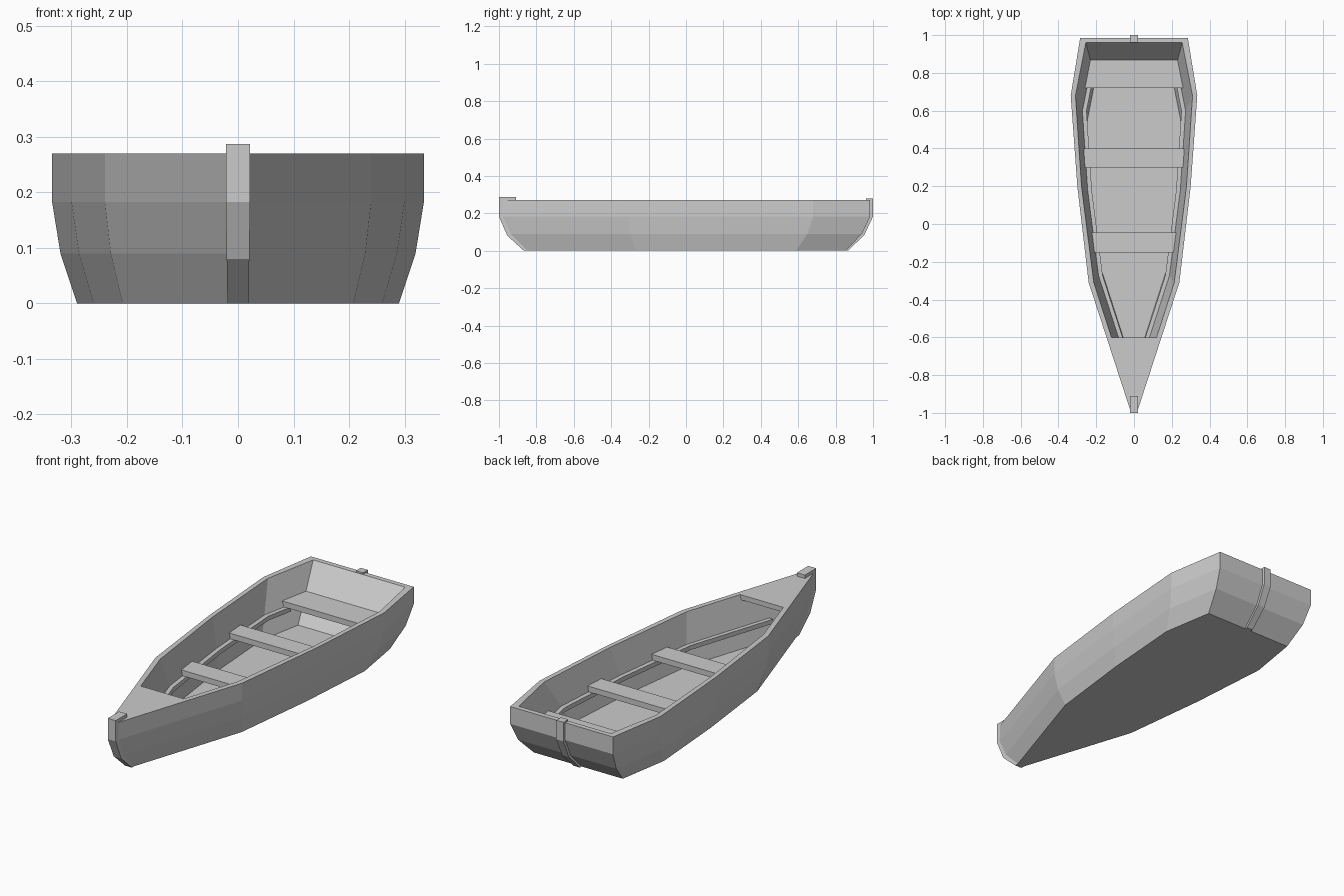
import bpy, bmesh

if "Cube" in bpy.data.objects:
    bpy.data.objects.remove(bpy.data.objects["Cube"])

# Half outlines (x, y) from stern to bow at the rim
OUTER = [(0.285, 0.985), (0.335, 0.68), (0.30, 0.20), (0.24, -0.31), (0.02, -0.985)]
INNER = [(0.255, 0.96), (0.31, 0.68), (0.278, 0.20), (0.213, -0.31), (0.01, -0.94)]
RIM, FLOOR = 0.27, 0.03


def finish(name, bm):
    bmesh.ops.recalc_face_normals(bm, faces=bm.faces)
    mesh = bpy.data.meshes.new(name)
    bm.to_mesh(mesh)
    bm.free()
    obj = bpy.data.objects.new(name, mesh)
    bpy.context.collection.objects.link(obj)
    return obj


def loft(name, loops):
    """Skin closed loops of equal length and cap both ends."""
    bm = bmesh.new()
    rings = [[bm.verts.new(p) for p in loop] for loop in loops]
    n = len(rings[0])
    for a, b in zip(rings, rings[1:]):
        for i in range(n):
            j = (i + 1) % n
            bm.faces.new((a[i], a[j], b[j], b[i]))
    bm.faces.new(rings[0])
    bm.faces.new(rings[-1])
    return finish(name, bm)


def mirrored(half, s, z):
    """Full closed loop from a half outline, scaled about the centre."""
    right = [(x * s, y * s, z) for x, y in half]
    return right + [(-x, y, z) for x, y, z in reversed(right)]


def inner_scale(z):
    return 0.80 + 0.20 * (z - FLOOR) / (RIM - FLOOR)


def inner_half(y, z):
    """Half width of the inside of the hull at y, z."""
    s = inner_scale(z)
    for (x0, y0), (x1, y1) in zip(INNER, INNER[1:]):
        if y1 * s <= y <= y0 * s:
            t = (y - y0 * s) / ((y1 - y0) * s)
            return (x0 + (x1 - x0) * t) * s
    return INNER[0][0] * s


def plank(name, half, z0, z1):
    return loft(name, [mirrored(half, 1, z0), mirrored(half, 1, z1)])


def side_profile(name, pts, w_low, w_high):
    """Side (y, z) profile made thick in x, tapering towards the bottom."""
    def width(z):
        return w_low + (w_high - w_low) * min(z / 0.18, 1)
    return loft(name, [[(sx * width(z), y, z) for y, z in pts] for sx in (-1, 1)])


# Hull shell: outside levels, then over the rim and down to the floor
levels = [(0.866, 0.0), (0.955, 0.09), (1.0, 0.183), (1.0, RIM)]
loft("hull", [mirrored(OUTER, s, z) for s, z in levels]
     + [mirrored(INNER, inner_scale(z), z) for z in (RIM, FLOOR)])

# Foredeck, flush with the rim
plank("foredeck", [(inner_half(-0.60, RIM), -0.60), INNER[-1]], RIM - 0.025, RIM)

# Seats fitted between the inner walls
SEAT_TOP, SEAT_LOW = 0.155, 0.127
for name, y0, y1 in (("stern_seat", 0.72, 0.87), ("middle_seat", 0.30, 0.40),
                     ("front_seat", -0.15, -0.045)):
    plank(name, [(inner_half(y, SEAT_TOP), y) for y in (y1, y0)], SEAT_LOW, SEAT_TOP)

# Seat ledges along both inner walls
s = inner_scale(SEAT_LOW)
path = [(inner_half(0.74, SEAT_LOW), 0.74)] + [(x * s, y * s) for x, y in INNER[1:4]]
path.append((inner_half(-0.72, SEAT_LOW), -0.72))
for side, name in ((1, "right_ledge"), (-1, "left_ledge")):
    loft(name, [[(side * (x - dx), y, z) for dx, z in
                 ((0, SEAT_LOW), (0.022, SEAT_LOW), (0.022, 0.105), (0, 0.105))]
                for x, y in path])

# Bow stem with a small cap over the deck
side_profile("bow_stem", [(-0.91, 0.287), (-1.0, 0.287), (-1.0, 0.183), (-0.955, 0.08),
                          (-0.867, 0.0), (-0.835, 0.0), (-0.92, 0.09), (-0.965, 0.183),
                          (-0.965, 0.268), (-0.91, 0.268)], 0.019, 0.022)

# Stern post running down the transom, hooked over the rim
side_profile("stern_post", [(0.962, 0.278), (1.0, 0.278), (1.0, 0.183), (0.955, 0.087),
                            (0.867, 0.0), (0.84, 0.0), (0.93, 0.09), (0.975, 0.183),
                            (0.975, 0.265), (0.962, 0.265)], 0.018, 0.02)
